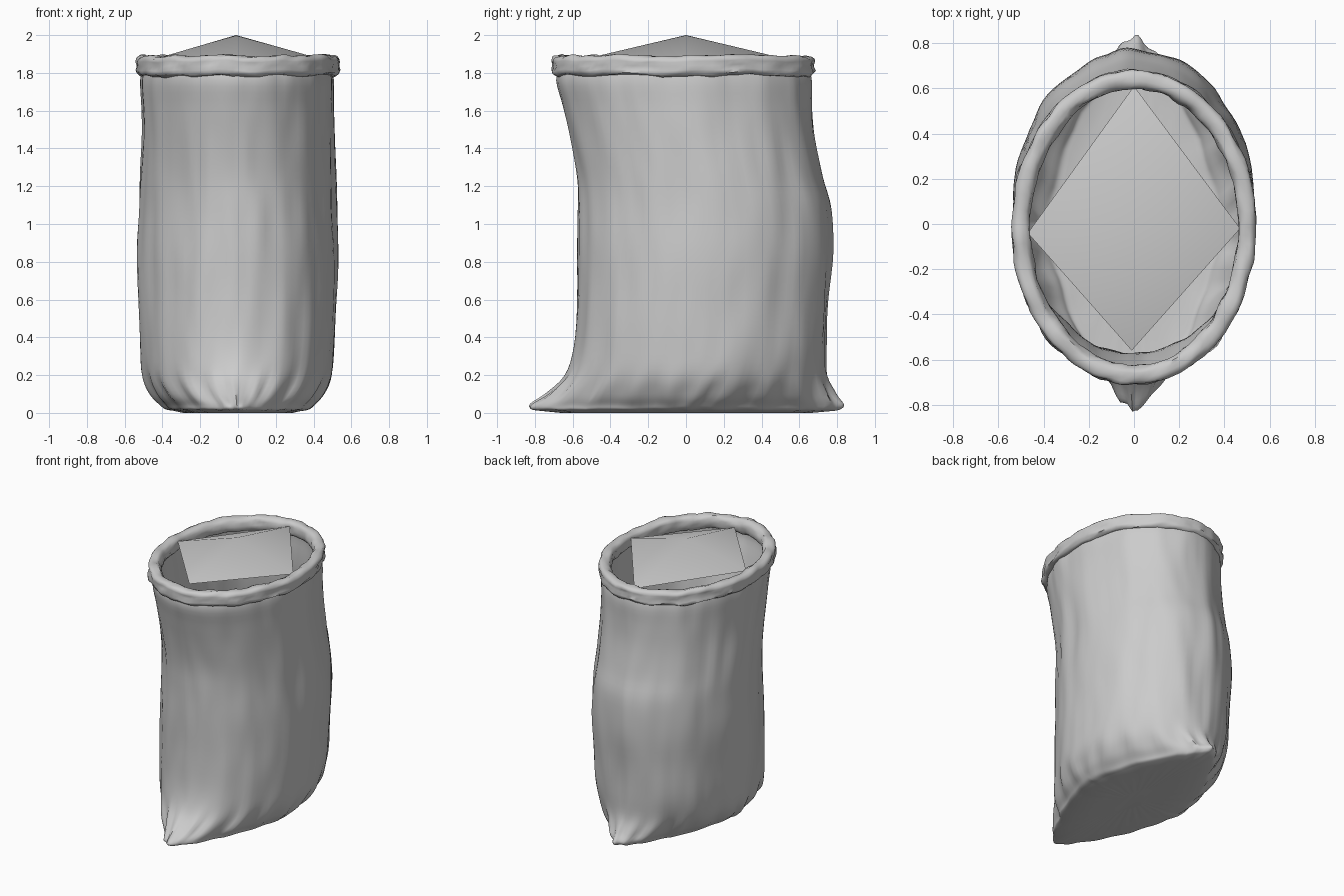
import bpy, bmesh, math
from mathutils import Vector, noise

if "Cube" in bpy.data.objects:
    bpy.data.objects.remove(bpy.data.objects["Cube"])

SEG = 112

# body sections: z, half width x, front y, back y, roundness exponent
SECTIONS = [
    (0.012, 0.34, -0.78, 0.78, 1.45),
    (0.020, 0.38, -0.82, 0.81, 1.40),
    (0.045, 0.41, -0.82, 0.83, 1.38),
    (0.10, 0.455, -0.735, 0.785, 1.60),
    (0.20, 0.50, -0.64, 0.745, 1.85),
    (0.36, 0.515, -0.59, 0.745, 2.0),
    (0.60, 0.525, -0.575, 0.755, 2.0),
    (0.85, 0.53, -0.575, 0.77, 2.0),
    (1.08, 0.52, -0.57, 0.76, 2.0),
    (1.25, 0.515, -0.575, 0.715, 2.0),
    (1.45, 0.508, -0.61, 0.68, 2.0),
    (1.62, 0.508, -0.65, 0.668, 2.0),
    (1.76, 0.512, -0.685, 0.665, 2.0),
    (1.85, 0.495, -0.66, 0.64, 2.0),
]


def make_object(name, bm, angle=60):
    bmesh.ops.recalc_face_normals(bm, faces=bm.faces)
    me = bpy.data.meshes.new(name)
    bm.to_mesh(me)
    bm.free()
    ob = bpy.data.objects.new(name, me)
    bpy.context.collection.objects.link(ob)
    bpy.ops.object.select_all(action='DESELECT')
    ob.select_set(True)
    bpy.context.view_layer.objects.active = ob
    bpy.ops.object.shade_smooth_by_angle(angle=math.radians(angle))
    return ob


def bridge(bm, r1, r2):
    n = len(r1)
    for i in range(n):
        j = (i + 1) % n
        bm.faces.new((r1[i], r1[j], r2[j], r2[i]))


def spline(rows, steps):
    """Smooth in-between rows (Catmull-Rom)."""
    out = []
    for i in range(len(rows) - 1):
        p = [rows[max(0, min(len(rows) - 1, i + k))] for k in (-1, 0, 1, 2)]
        for s in range(steps):
            t = s / steps
            out.append([0.5 * (2 * b + (c - a) * t + (2*a - 5*b + 4*c - d) * t*t
                               + (3*b - a - 3*c + d) * t**3) for a, b, c, d in zip(*p)])
    out.append(list(rows[-1]))
    return out


def power(v, e):
    return math.copysign(abs(v) ** e, v)


# cloth sack: stacked oval sections with soft vertical folds
bm = bmesh.new()
rings = []
for z, a, y0, y1, p in spline(SECTIONS, 4):
    ring = []
    for i in range(SEG):
        t = 2 * math.pi * i / SEG
        c, s = math.cos(t), math.sin(t)
        x = a * power(c, 2 / p)
        y = (y0 + y1) / 2 + (y1 - y0) / 2 * power(s, 2 / p)
        fold = noise.noise(Vector((c * 4, s * 4, z * 1.3)))
        fine = noise.noise(Vector((c * 7 + 9, s * 7, z * 3)))
        d = 0.014 * fold + 0.008 * fine
        # puckers that fan out just above the base seam
        low = math.exp(-((z - 0.11) / 0.09) ** 2)
        d += 0.012 * low * math.sin(t * 22 + 2 * fold)
        # gathered cloth at the two pinched corners
        ear = max(0, abs(s) - 0.9) * 10 * max(0, 1 - z / 0.2)
        y += 0.015 * ear * math.sin(x * 75) * math.copysign(1, s)
        zz = max(0.005, z + 0.012 * low * fine)
        ring.append(bm.verts.new((x + d * c, y + d * s, zz)))
    rings.append(ring)
for r1, r2 in zip(rings, rings[1:]):
    bridge(bm, r1, r2)
# flat underside, slightly creased
prev = rings[0]
for k in (0.85, 0.55, 0.25):
    ring = [bm.verts.new((v.co.x * k, v.co.y * k, 0.004 * (1 - k) * abs(math.sin(i))))
            for i, v in enumerate(rings[0])]
    bridge(bm, prev, ring)
    prev = ring
bm.faces.new(prev)
make_object("sack_body", bm)

# rolled cloth rim with an irregular, creased section
bm = bmesh.new()
rings = []
TUBE = 18
for i in range(SEG):
    t = 2 * math.pi * i / SEG
    c, s = math.cos(t), math.sin(t)
    lump = noise.noise(Vector((c * 5, s * 5, 3)))
    lift = 0.014 * noise.noise(Vector((c * 3, s * 3, 8)))
    ring = []
    for k in range(TUBE):
        q = 2 * math.pi * k / TUBE
        u, w = math.cos(q), math.sin(q)
        n = noise.noise(Vector((c * 7 + u, s * 7 + w, u * 1.5 + w)))
        # crease wandering along the outside of the roll
        crease = 0.013 * math.exp(-((u - 1) / 0.12) ** 2 - ((w - 0.5 * lump) / 0.35) ** 2)
        out = (0.044 + 0.009 * lump + 0.012 * n - crease) * power(u, 0.8)
        x = (0.503 + out) * c
        y = -0.014 + (0.657 + out) * s
        z = 1.837 + lift + (0.054 + 0.007 * lump + 0.009 * n) * power(w, 0.8)
        ring.append(bm.verts.new((x, y, z)))
    rings.append(ring)
for i in range(SEG):
    bridge(bm, rings[i], rings[(i + 1) % SEG])
make_object("rolled_rim", bm)

# heaped contents: low four-sided mound
bm = bmesh.new()
top = bm.verts.new((-0.01, 0, 2.0))
base = [bm.verts.new(v) for v in ((0.47, -0.02, 1.865), (0, 0.61, 1.855),
                                  (-0.47, -0.04, 1.865), (-0.01, -0.56, 1.868))]
for i in range(4):
    bm.faces.new((base[i], base[(i + 1) % 4], top))
make_object("contents_mound", bm)
